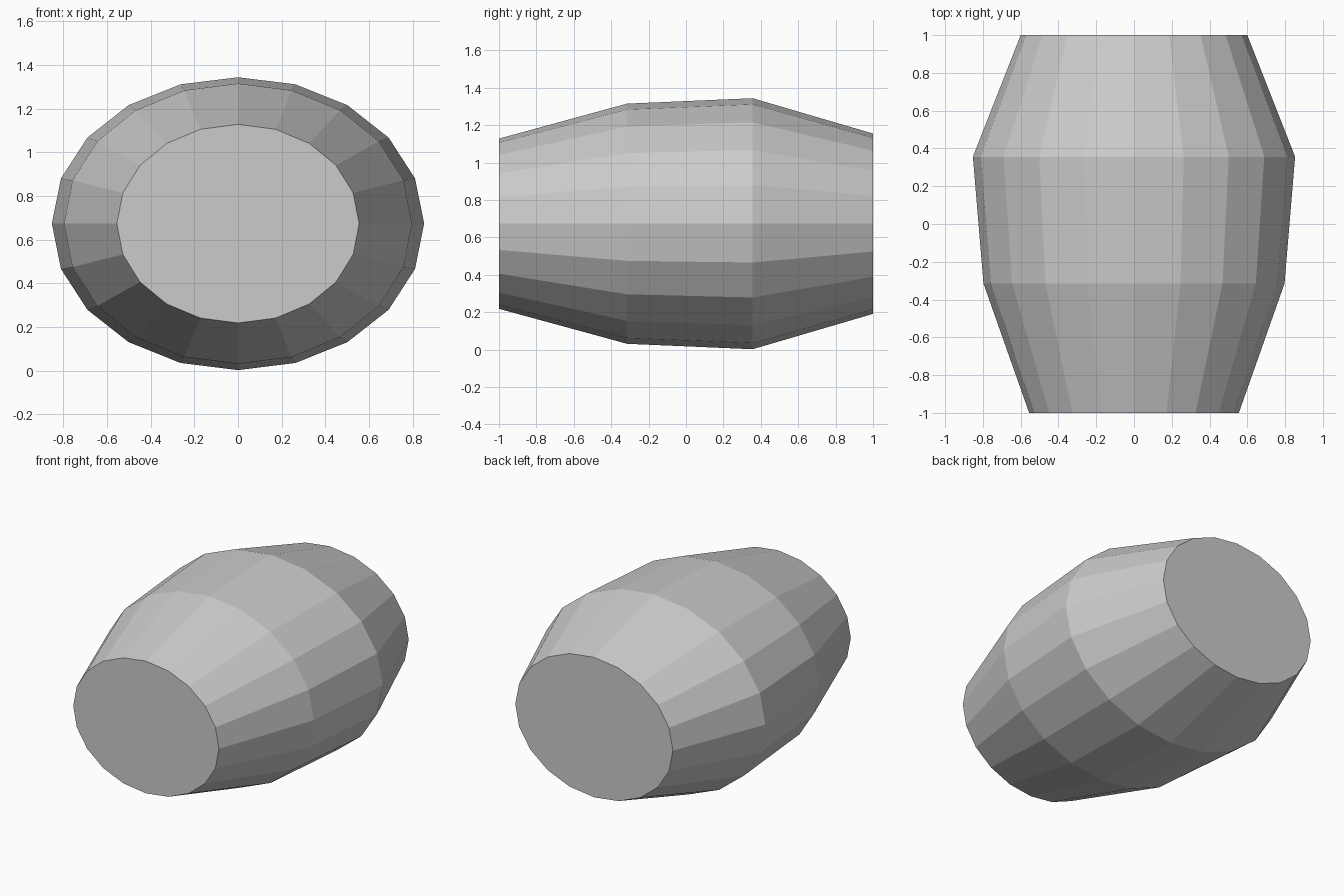
import bpy, bmesh
from math import sin, cos, tau

if "Cube" in bpy.data.objects:
    bpy.data.objects.remove(bpy.data.objects["Cube"])

SIDES = 20
CENTRE_Z = 0.673
# barrel sections along the axis: y, half width, half height
SECTIONS = [(-1.0, 0.555, 0.455), (-0.315, 0.797, 0.642),
            (0.356, 0.853, 0.671), (1.0, 0.60, 0.482)]

bm = bmesh.new()

# elliptical rings
rings = []
for y, rx, rz in SECTIONS:
    rings.append([bm.verts.new((rx * sin(tau * i / SIDES), y,
                                CENTRE_Z + rz * cos(tau * i / SIDES)))
                  for i in range(SIDES)])

# staves between rings
for a, b in zip(rings, rings[1:]):
    for i in range(SIDES):
        j = (i + 1) % SIDES
        bm.faces.new((a[i], a[j], b[j], b[i]))

# flat end caps
bm.faces.new(rings[0])
bm.faces.new(rings[-1])
bmesh.ops.recalc_face_normals(bm, faces=bm.faces)

mesh = bpy.data.meshes.new("barrel")
bm.to_mesh(mesh)
bm.free()
bpy.context.collection.objects.link(bpy.data.objects.new("barrel", mesh))
